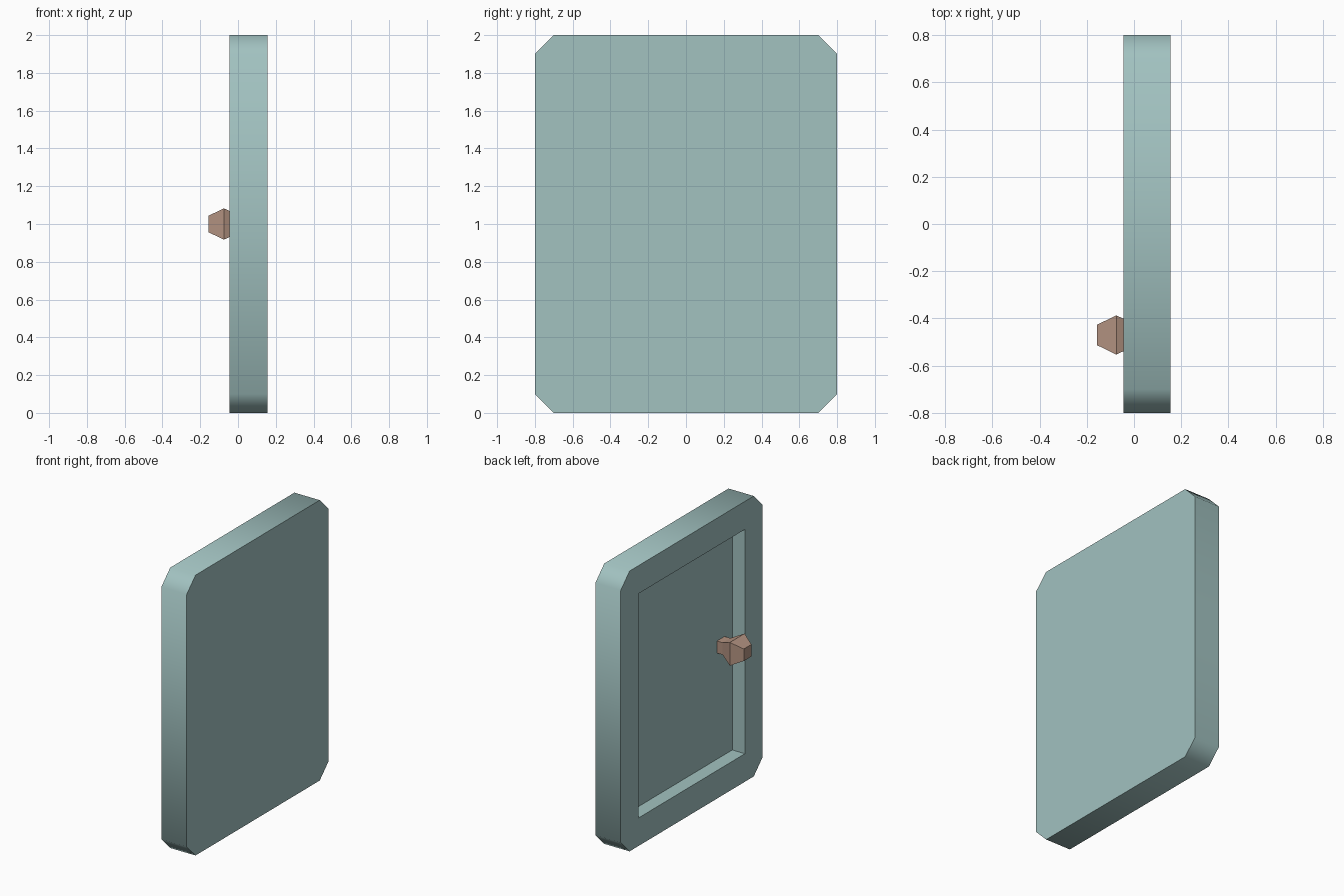
import bpy
import bmesh
import math

default = bpy.data.objects.get("Cube")
if default:
    bpy.data.objects.remove(default, do_unlink=True)


def make_material(name, rgb):
    mat = bpy.data.materials.new(name)
    mat.use_nodes = True
    color = (*rgb, 1.0)
    mat.diffuse_color = color
    mat.node_tree.nodes["Principled BSDF"].inputs["Base Color"].default_value = color
    return mat


def loft_x(name, rings, mat=None):
    """Solid along x from rings of (x, [(y, z), ...]) with equal point counts."""
    bm = bmesh.new()
    loops = [[bm.verts.new((x, y, z)) for y, z in pts] for x, pts in rings]
    for a, b in zip(loops, loops[1:]):
        for i in range(len(a)):
            j = (i + 1) % len(a)
            bm.faces.new((a[i], a[j], b[j], b[i]))
    bm.faces.new(loops[0])
    bm.faces.new(loops[-1])
    bmesh.ops.recalc_face_normals(bm, faces=bm.faces)
    mesh = bpy.data.meshes.new(name)
    bm.to_mesh(mesh)
    bm.free()
    obj = bpy.data.objects.new(name, mesh)
    bpy.context.collection.objects.link(obj)
    if mat:
        mesh.materials.append(mat)
    return obj


def rect(cy, cz, hy, hz):
    return [(cy - hy, cz - hz), (cy + hy, cz - hz),
            (cy + hy, cz + hz), (cy - hy, cz + hz)]


def chamfered_rect(hy, cz, hz, c):
    pts = []
    for sy, sz in ((-1, -1), (1, -1), (1, 1), (-1, 1)):
        pair = [(sy * hy, cz + sz * (hz - c)), (sy * (hy - c), cz + sz * hz)]
        pts += pair if sy == sz else pair[::-1]
    return pts


panel_mat = make_material("pale teal", (0.36, 0.54, 0.53))
knob_mat = make_material("dusty brown", (0.45, 0.29, 0.22))

# Door slab with clipped corners
FACE_X, BACK_X, FLOOR_X = -0.045, 0.155, 0.055
outline = chamfered_rect(0.8, 1.0, 1.0, 0.1)
door = loft_x("door_panel", [(FACE_X, outline), (BACK_X, outline)], panel_mat)

# Recess cut into the knob side
opening = rect(0, 1.0, 0.6, 0.8)
cutter = loft_x("recess_cutter", [(FACE_X - 0.2, opening), (FLOOR_X, opening)], panel_mat)
cutter.hide_render = True
cut = door.modifiers.new("recess", "BOOLEAN")
cut.operation = "DIFFERENCE"
cut.solver = "EXACT"
cut.object = cutter

bpy.ops.object.select_all(action="DESELECT")
door.select_set(True)
bpy.context.view_layer.objects.active = door
bpy.ops.object.modifier_apply(modifier=cut.name)
bpy.data.objects.remove(cutter, do_unlink=True)
bpy.ops.object.shade_smooth_by_angle(angle=math.radians(50))

# Square knob: stem, flare, tapered tip
steps = [(FLOOR_X, 0.043), (0.01, 0.043), (-0.075, 0.083), (-0.157, 0.043)]
loft_x("door_knob", [(x, rect(-0.47, 1.0, r, r)) for x, r in steps], knob_mat)
